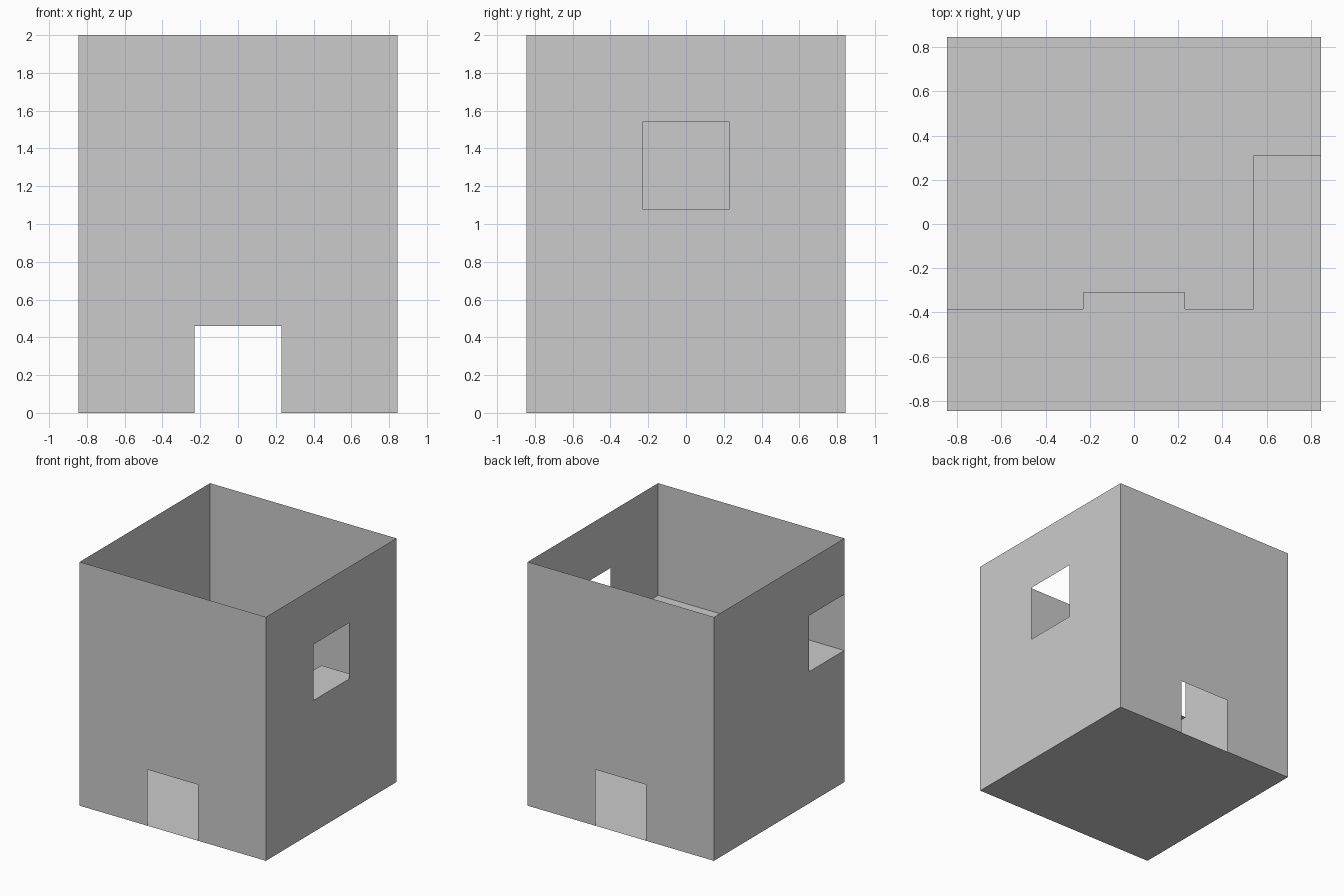
import bpy
import bmesh

if "Cube" in bpy.data.objects:
    bpy.data.objects.remove(bpy.data.objects["Cube"])

H = 0.845                # half width of the square tower
TOP = 2.0                # wall height
DOOR = 0.23              # half width of doors and windows
SILL, LINTEL = 1.08, 1.54


def make_object(name, polygons):
    """Thin sheet object from a few flat polygons, shared corners merged."""
    bm = bmesh.new()
    for poly in polygons:
        bm.faces.new([bm.verts.new(p) for p in poly])
    bmesh.ops.remove_doubles(bm, verts=bm.verts, dist=1e-5)
    mesh = bpy.data.meshes.new(name)
    bm.to_mesh(mesh)
    bm.free()
    obj = bpy.data.objects.new(name, mesh)
    bpy.context.collection.objects.link(obj)
    return obj


def wall(name, place, opening, flip=False):
    """Wall sheet with one rectangular opening (a0, a1, z0, z1)."""
    a0, a1, z0, z1 = opening
    a_cuts = sorted({-H, a0, a1, H})
    z_cuts = sorted({0.0, z0, z1, TOP})
    polys = []
    for al, ar in zip(a_cuts, a_cuts[1:]):
        for zl, zh in zip(z_cuts, z_cuts[1:]):
            if (al, ar, zl, zh) == (a0, a1, z0, z1):
                continue
            quad = [place(al, zl), place(ar, zl), place(ar, zh), place(al, zh)]
            polys.append(quad[::-1] if flip else quad)
    return make_object(name, polys)


# front and back walls with matching doorways
doorway = (-DOOR, DOOR, 0.0, 0.46)
wall("front_wall", lambda a, z: (a, -H, z), doorway)
wall("back_wall", lambda a, z: (a, H, z), doorway, flip=True)

# right wall with a centred window, left wall with an opening at the front corner
wall("right_wall", lambda a, z: (H, a, z), (-DOOR, DOOR, SILL, LINTEL))
wall("left_wall", lambda a, z: (-H, a, z), (-H, -0.385, SILL, LINTEL), flip=True)

# ground floor
make_object("floor", [[(-H, -H, 0), (H, -H, 0), (H, H, 0), (-H, H, 0)]])

# upper walkway along the front and right walls, wider above the doorway
outline = [(-H, -H), (H, -H), (H, 0.31), (0.54, 0.31), (0.54, -0.385),
           (DOOR, -0.385), (DOOR, -0.31), (-DOOR, -0.31), (-DOOR, -0.385),
           (-H, -0.385)]
make_object("walkway", [[(x, y, SILL) for x, y in outline]])
